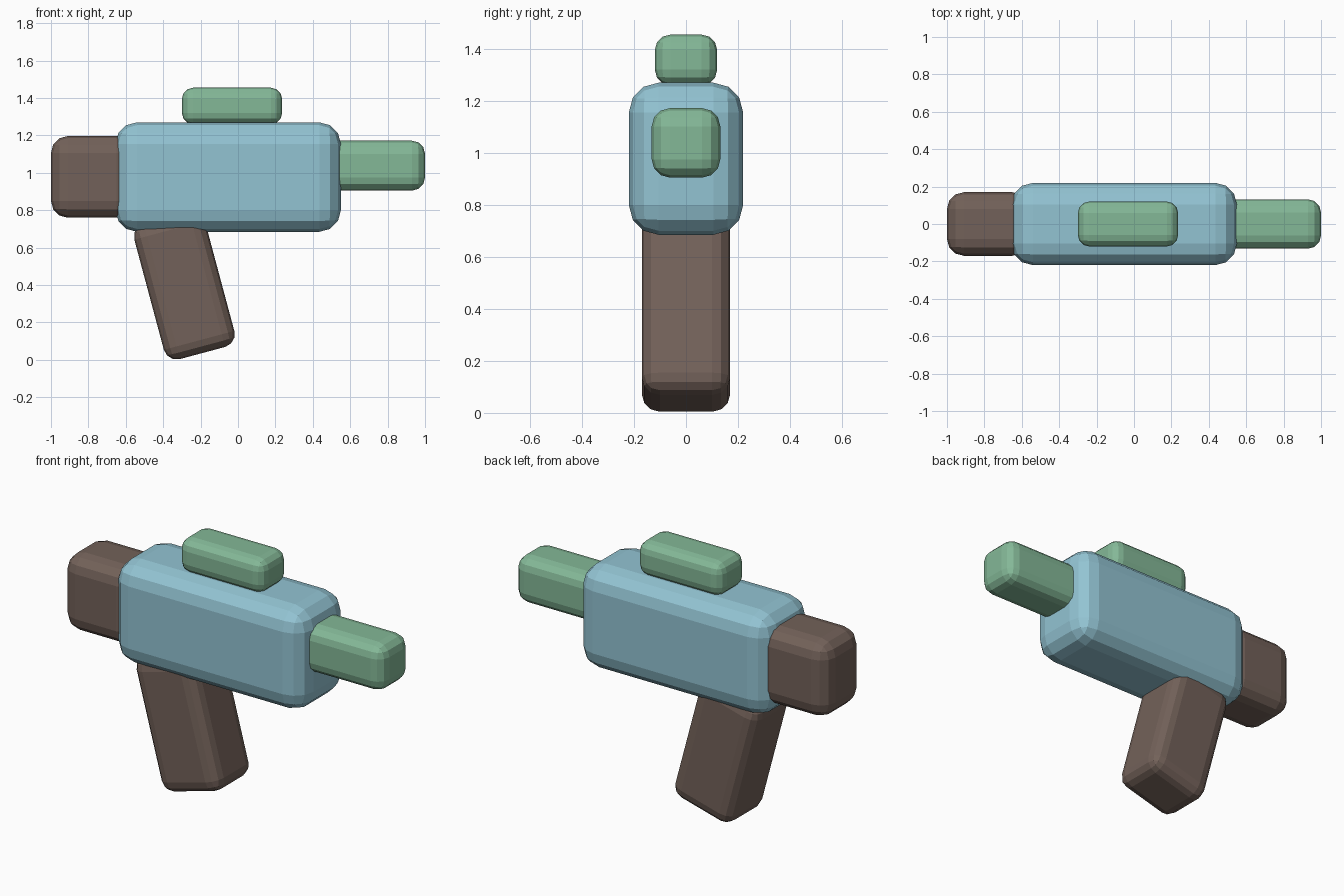
import bpy
import bmesh
from math import radians
from mathutils import Matrix, Vector

if "Cube" in bpy.data.objects:
    bpy.data.objects.remove(bpy.data.objects["Cube"])


def material(name, rgb):
    m = bpy.data.materials.new(name)
    m.diffuse_color = (*rgb, 1)
    m.use_nodes = True
    m.node_tree.nodes["Principled BSDF"].inputs["Base Color"].default_value = m.diffuse_color
    return m


BLUE = material("blue", (0.29, 0.55, 0.65))
GREEN = material("green", (0.23, 0.48, 0.31))
BROWN = material("brown", (0.17, 0.12, 0.10))


def rounded_box(name, centre, size, bevel, mat, tilt=0):
    """Flat-shaded box with rounded edges, optionally tilted about y."""
    bm = bmesh.new()
    bmesh.ops.create_cube(bm, size=1, matrix=Matrix.Diagonal((*size, 1)))
    bmesh.ops.bevel(bm, geom=bm.edges[:], offset=bevel, segments=3,
                    profile=0.5, affect='EDGES')
    mesh = bpy.data.meshes.new(name)
    bm.to_mesh(mesh)
    bm.free()
    mesh.materials.append(mat)
    ob = bpy.data.objects.new(name, mesh)
    ob.location = centre
    ob.rotation_euler.y = radians(tilt)
    bpy.context.collection.objects.link(ob)
    return ob


def span_box(name, lo, hi, bevel, mat):
    """Rounded box given by its two opposite corners."""
    lo, hi = Vector(lo), Vector(hi)
    return rounded_box(name, (lo + hi) / 2, hi - lo, bevel, mat)


# main housing
span_box("body", (-0.655, -0.22, 0.685), (0.55, 0.22, 1.27), 0.115, BLUE)
# rear stock block
span_box("stock", (-1.0, -0.17, 0.76), (-0.56, 0.17, 1.197), 0.09, BROWN)
# barrel
span_box("barrel", (0.46, -0.132, 0.905), (1.0, 0.132, 1.172), 0.07, GREEN)
# top sight
span_box("sight", (-0.30, -0.12, 1.26), (0.236, 0.12, 1.455), 0.06, GREEN)
# slanted handle
rounded_box("grip", (-0.287, 0, 0.399), (0.39, 0.34, 0.75), 0.07, BROWN, tilt=-15)
